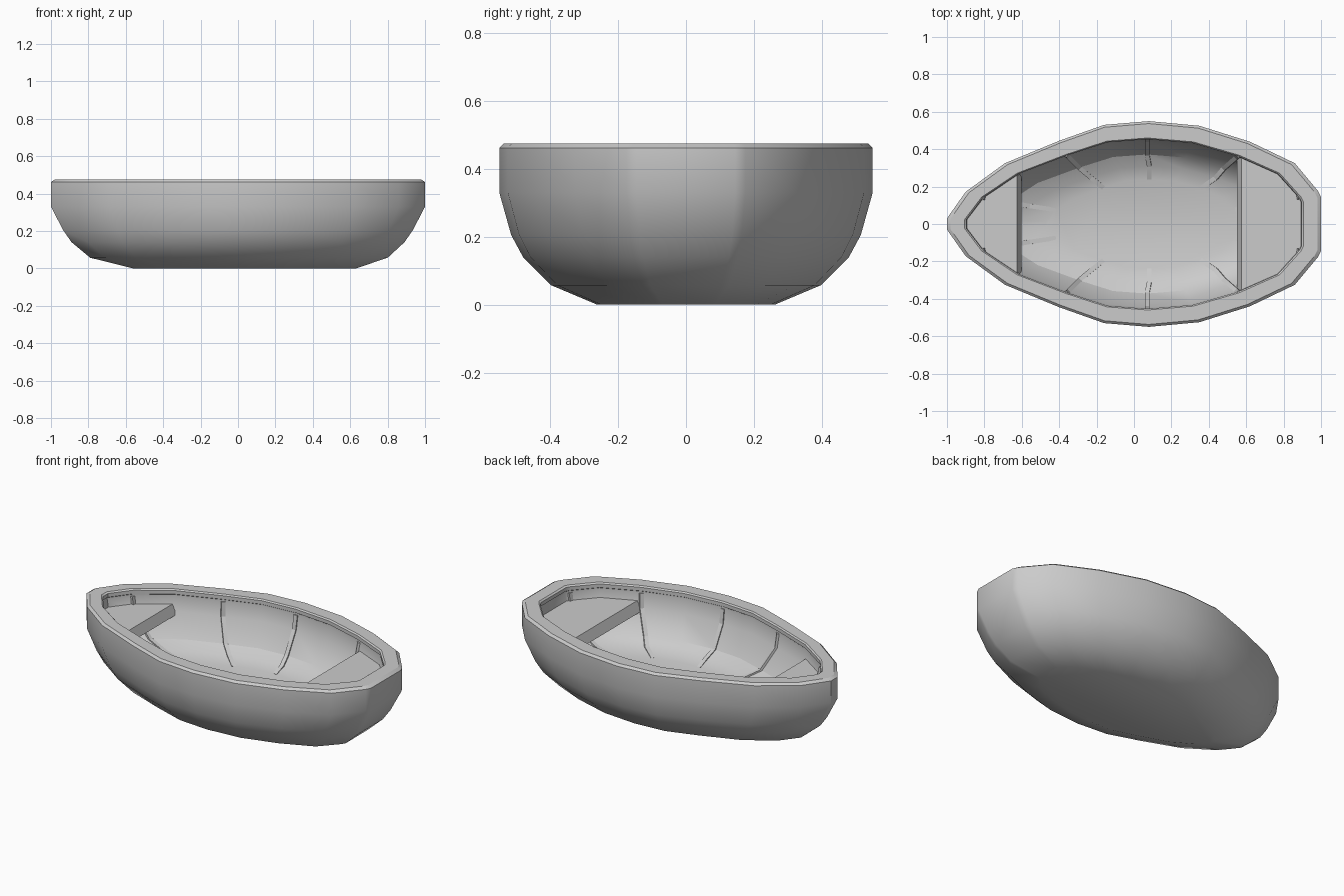
import bpy, bmesh
from mathutils import Vector

if "Cube" in bpy.data.objects:
    bpy.data.objects.remove(bpy.data.objects["Cube"])

# Half plan of the gunwale, bow (-x) to stern (+x)
HALF = [(-1, .03), (-.9, .172), (-.69, .325), (-.4, .445), (-.16, .53), (.08, .55),
        (.35, .525), (.62, .44), (.86, .325), (.985, .175), (1, .145)]
PLAN = HALF + [(x, -y) for x, y in reversed(HALF)]

# Levels: bow x, stern x, half width, z
OUTER = [(-.56, .63, .262, 0), (-.79, .80, .397, .057), (-.89, .89, .48, .14),
         (-.935, .935, .515, .205), (-1, 1, .55, .33), (-1, 1, .55, .462),
         (-.98, .98, .537, .475)]
LIP = [(-.905, .905, .46, .475), (-.895, .895, .453, .467), (-.895, .895, .453, .445),
       (-.90, .90, .459, .441)]
INNER = [(-.90, .90, .459, .43), (-.885, .885, .446, .345), (-.75, .77, .372, .215),
         (-.63, .69, .31, .178), (-.47, .55, .24, .155)]


def place(p, level):
    b, s, w, z = level
    return Vector(((b + s) / 2 + p[0] * (s - b) / 2, p[1] * w / .55, z))


def loft(bm, rings):
    rows = [[bm.verts.new(co) for co in r] for r in rings]
    n = len(rows[0])
    for a, b in zip(rows, rows[1:]):
        for i in range(n):
            j = (i + 1) % n
            bm.faces.new((a[i], a[j], b[j], b[i]))
    bm.faces.new(rows[0])
    bm.faces.new(rows[-1])


def finish(bm, name, smooth=None):
    bmesh.ops.recalc_face_normals(bm, faces=bm.faces)
    me = bpy.data.meshes.new(name)
    bm.to_mesh(me)
    bm.free()
    ob = bpy.data.objects.new(name, me)
    bpy.context.collection.objects.link(ob)
    if smooth:
        bpy.ops.object.select_all(action='DESELECT')
        ob.select_set(True)
        bpy.context.view_layer.objects.active = ob
        bpy.ops.object.shade_smooth_by_angle(angle=smooth)
    return ob


# Hull shell with rim lip and floor
bm = bmesh.new()
loft(bm, [[place(p, l) for p in PLAN] for l in OUTER + LIP + INNER])
finish(bm, "hull", .5)


# Seats: plan slabs cut off by a sloping front edge
def seat(name, x_top, x_low, side):
    bm = bmesh.new()
    low, top = (-.91, .91, .47, .325), (-.915, .915, .475, .385)
    loft(bm, [[place(p, l) for p in PLAN] for l in (low, top)])
    slope = (x_low - x_top) / .06
    geom = bm.verts[:] + bm.edges[:] + bm.faces[:]
    bmesh.ops.bisect_plane(bm, geom=geom, plane_co=(x_top, 0, .385),
                           plane_no=Vector((side, 0, side * slope)), clear_outer=True)
    bmesh.ops.holes_fill(bm, edges=[e for e in bm.edges if e.is_boundary], sides=0)
    finish(bm, name)


seat("bow_seat", -.625, -.602, 1)
seat("stern_seat", .575, .55, -1)

# Shallow ribs following the inner wall at every second plan corner
bm = bmesh.new()
centre = Vector((.035, 0, .45))
for x, y in HALF[1::2]:
    for s in (1, -1):
        path = [place((x, y * s), l) for l in INNER]
        run = path[0] - path[-1]
        side = Vector((-run.y, run.x, 0)).normalized() * .012
        rings = []
        for i, p in enumerate(path):
            inward = (centre - p).normalized()
            rise = .002 if i == len(path) - 1 else .008
            a, b = p - inward * .015, p + inward * rise
            rings.append([a - side, a + side, b + side, b - side])
        loft(bm, rings)
finish(bm, "ribs")
